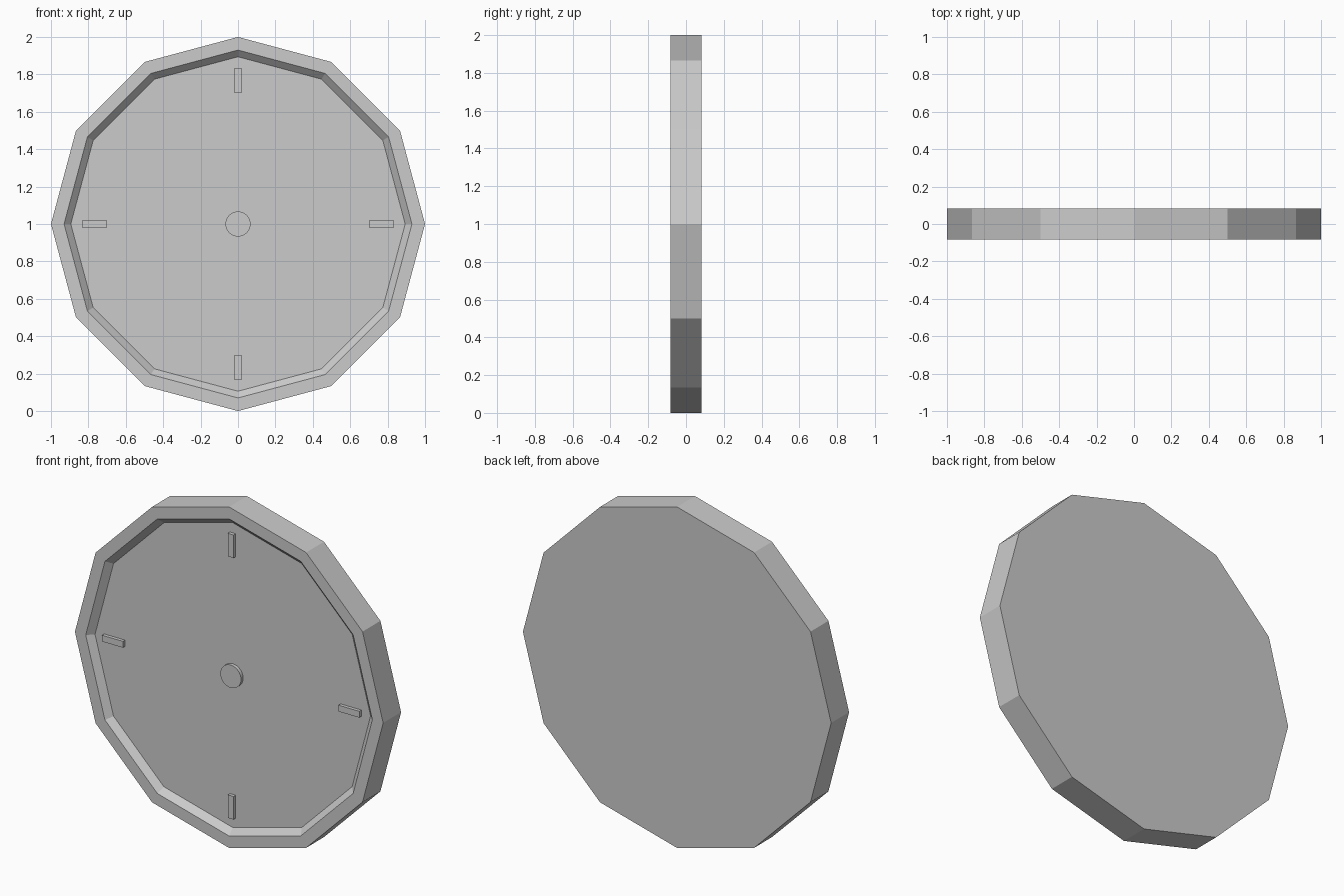
import bpy, bmesh, math

if "Cube" in bpy.data.objects:
    bpy.data.objects.remove(bpy.data.objects["Cube"])

HALF = 0.083      # half depth of the case
FACE_Y = -0.048   # recessed dial plane
TICK_Y = -0.068   # front of the raised details
CZ = 1.0          # dial centre height


def finish(bm, name):
    bmesh.ops.recalc_face_normals(bm, faces=bm.faces)
    me = bpy.data.meshes.new(name)
    bm.to_mesh(me)
    bm.free()
    ob = bpy.data.objects.new(name, me)
    bpy.context.collection.objects.link(ob)
    return ob


def lathe(name, profile, sides):
    """Stack (radius, y) rings around the dial axis and cap both ends."""
    bm = bmesh.new()
    rings = []
    for r, y in profile:
        rings.append([bm.verts.new((r * math.cos(2 * math.pi * i / sides), y,
                                    CZ + r * math.sin(2 * math.pi * i / sides)))
                      for i in range(sides)])
    for a, b in zip(rings, rings[1:]):
        for i in range(sides):
            j = (i + 1) % sides
            bm.faces.new((a[i], a[j], b[j], b[i]))
    bm.faces.new(rings[0])
    bm.faces.new(rings[-1])
    return finish(bm, name)


def box(name, x, z, sx, sz, y0, y1):
    bm = bmesh.new()
    bmesh.ops.create_cube(bm, size=1)
    for v in bm.verts:
        v.co = (x + v.co.x * sx, (y0 + y1) / 2 + v.co.y * (y1 - y0), z + v.co.z * sz)
    return finish(bm, name)


# Twelve-sided case with flat rim, sloped lip and recessed dial
lathe("clock_case", [(1.0, HALF), (1.0, -HALF), (0.93, -HALF), (0.894, FACE_Y)], 12)

# Round centre pin
pin = lathe("centre_pin", [(0.067, FACE_Y + 0.005), (0.067, TICK_Y)], 32)
bpy.context.view_layer.objects.active = pin
pin.select_set(True)
bpy.ops.object.shade_smooth_by_angle(angle=math.radians(30))

# Four hour marks
R, LONG, THIN = 0.767, 0.135, 0.037
for name, dx, dz in (("mark_right", 1, 0), ("mark_top", 0, 1),
                     ("mark_left", -1, 0), ("mark_bottom", 0, -1)):
    box(name, dx * R, CZ + dz * R, LONG if dx else THIN, LONG if dz else THIN,
        TICK_Y, FACE_Y + 0.005)
